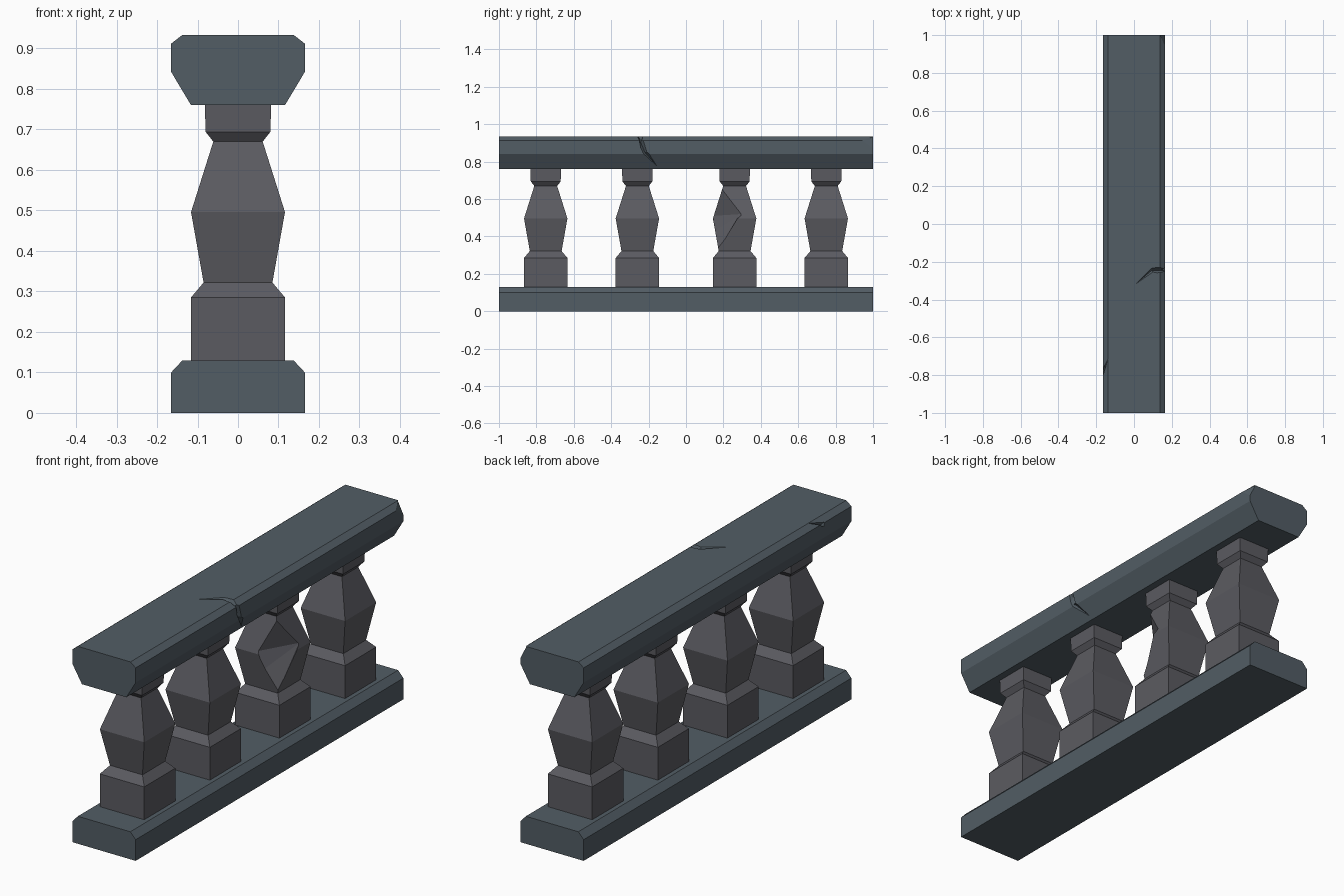
import bpy, bmesh

if "Cube" in bpy.data.objects:
    bpy.data.objects.remove(bpy.data.objects["Cube"])


def material(name, color):
    m = bpy.data.materials.new(name)
    m.diffuse_color = (*color, 1)
    m.use_nodes = True
    m.node_tree.nodes["Principled BSDF"].inputs["Base Color"].default_value = m.diffuse_color
    return m


slab_stone = material("slab_stone", (0.085, 0.11, 0.13))
post_stone = material("post_stone", (0.105, 0.105, 0.12))


def finish(name, bm, mat=None):
    bmesh.ops.recalc_face_normals(bm, faces=bm.faces[:])
    mesh = bpy.data.meshes.new(name)
    bm.to_mesh(mesh)
    bm.free()
    obj = bpy.data.objects.new(name, mesh)
    bpy.context.collection.objects.link(obj)
    if mat:
        mesh.materials.append(mat)
    return obj


def loft(name, rings, mat):
    """Closed solid skinned through equal-sized rings of points."""
    bm = bmesh.new()
    loops = [[bm.verts.new(p) for p in ring] for ring in rings]
    n = len(loops[0])
    for a, b in zip(loops, loops[1:]):
        for i in range(n):
            j = (i + 1) % n
            bm.faces.new((a[i], a[j], b[j], b[i]))
    bm.faces.new(loops[0])
    bm.faces.new(loops[-1])
    return finish(name, bm, mat)


def slab(name, half):
    """Mirror a half profile (x, z) and run it along y."""
    outline = half + [(-x, z) for x, z in reversed(half)]
    return loft(name, [[(x, y, z) for x, z in outline] for y in (-1, 1)], slab_stone)


def carve(target, points):
    """Cut a convex chip out of the target."""
    bm = bmesh.new()
    for p in points:
        bm.verts.new(p)
    result = bmesh.ops.convex_hull(bm, input=bm.verts[:])
    loose = [v for v in bm.verts if not v.link_faces]
    bmesh.ops.delete(bm, geom=loose, context='VERTS')
    cutter = finish("chip_cutter", bm)
    cutter.hide_render = True
    mod = target.modifiers.new("chip", 'BOOLEAN')
    mod.operation = 'DIFFERENCE'
    mod.solver = 'EXACT'
    mod.object = cutter
    bpy.context.view_layer.objects.active = target
    bpy.ops.object.modifier_apply(modifier=mod.name)
    bpy.data.objects.remove(cutter)


# Base slab and top rail
slab("base_slab", [(0.165, 0), (0.165, 0.10), (0.137, 0.13)])
rail = slab("top_rail", [(0.116, 0.76), (0.165, 0.842), (0.165, 0.912), (0.138, 0.933)])

# Four square balusters
profile = [(0.116, 0.125), (0.116, 0.285), (0.085, 0.322), (0.116, 0.496),
           (0.061, 0.67), (0.08, 0.694), (0.082, 0.765)]
posts = []
for i, cy in enumerate((-0.75, -0.26, 0.26, 0.75)):
    rings = [[(sx * r, cy + sy * r, z) for sx, sy in ((-1, -1), (1, -1), (1, 1), (-1, 1))]
             for r, z in profile]
    posts.append(loft(f"baluster_{i + 1}", rings, post_stone))

# Broken corner of the third baluster
carve(posts[2], [(0.068, 0.192, 0.66), (0.112, 0.30, 0.52), (0.0, 0.144, 0.51),
                 (0.106, 0.24, 0.44), (0.03, 0.152, 0.43), (0.09, 0.17, 0.33),
                 (0.06, 0.205, 0.49), (0.22, 0.04, 0.62), (0.22, 0.04, 0.38)])

# Crack over the top of the rail and down its right side
carve(rail, [(0.0, -0.325, 0.934), (0.085, -0.225, 0.95), (0.105, -0.265, 0.95),
             (0.095, -0.245, 0.918)])
carve(rail, [(0.085, -0.225, 0.95), (0.105, -0.265, 0.95), (0.095, -0.245, 0.918),
             (0.18, -0.225, 0.94), (0.18, -0.26, 0.94), (0.15, -0.245, 0.90)])
carve(rail, [(0.18, -0.225, 0.94), (0.18, -0.26, 0.94), (0.145, -0.243, 0.905),
             (0.18, -0.20, 0.855), (0.18, -0.24, 0.845), (0.15, -0.22, 0.85)])
carve(rail, [(0.18, -0.20, 0.855), (0.18, -0.24, 0.845), (0.15, -0.22, 0.85),
             (0.124, -0.15, 0.77)])

# Chipped far corner and small nick on the left edge of the rail
carve(rail, [(0.132, 1.005, 0.934), (0.166, 0.94, 0.913), (0.166, 1.005, 0.865),
             (0.22, 1.05, 0.96)])
carve(rail, [(-0.138, -0.715, 0.934), (-0.175, -0.81, 0.925), (-0.175, -0.765, 0.925),
             (-0.15, -0.785, 0.90), (-0.175, -0.80, 0.89)])
